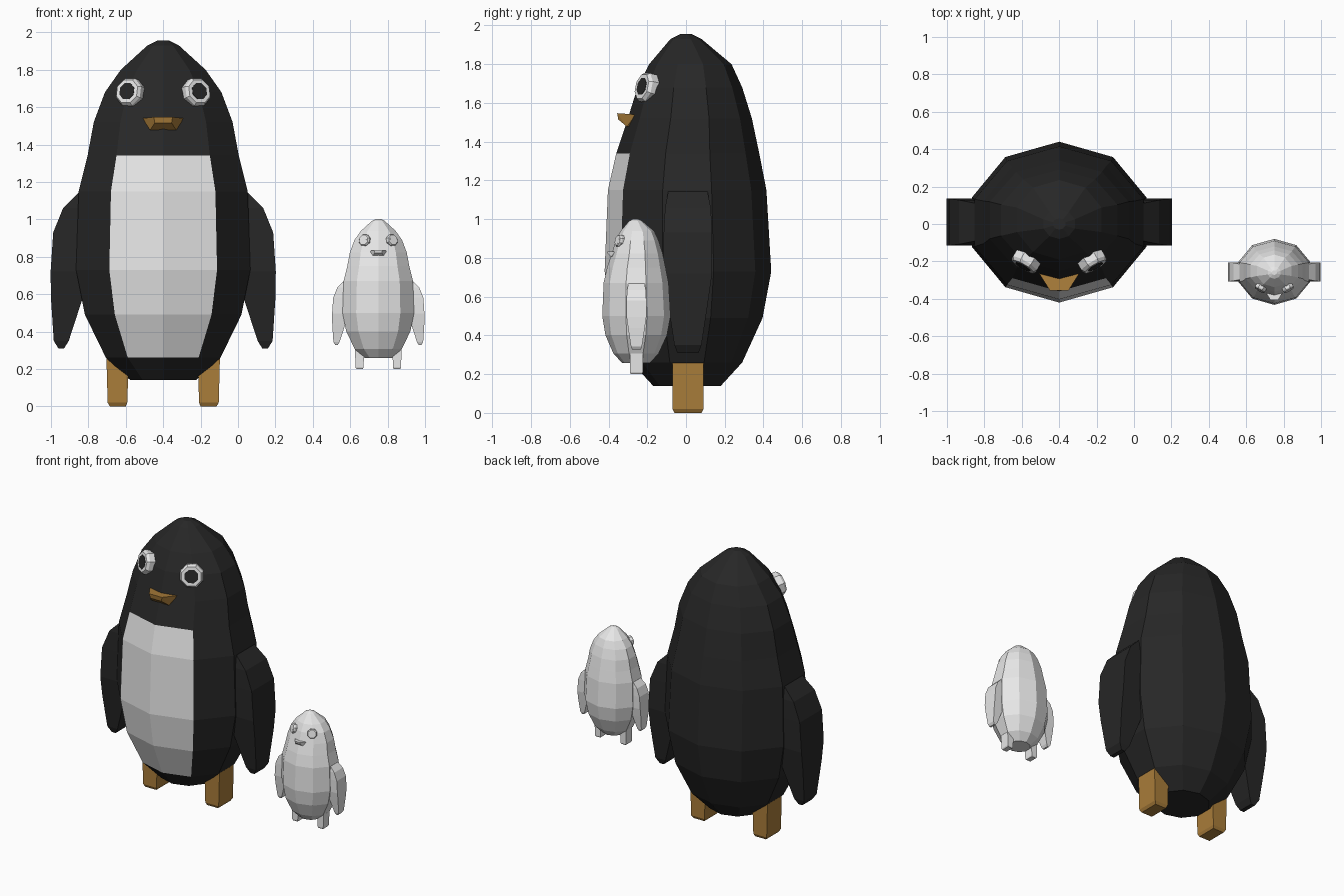
import bpy, bmesh, math
from mathutils import Vector, Matrix

if "Cube" in bpy.data.objects:
    bpy.data.objects.remove(bpy.data.objects["Cube"])


def material(name, rgb):
    m = bpy.data.materials.new(name)
    m.diffuse_color = (*rgb, 1)
    m.use_nodes = True
    m.node_tree.nodes["Principled BSDF"].inputs["Base Color"].default_value = m.diffuse_color
    return m


BLACK = material("black", (0.02, 0.02, 0.02))
WHITE = material("white", (0.8, 0.8, 0.8))
ORANGE = material("orange", (0.40, 0.205, 0.042))


def finish(name, bm, mats, place):
    """Place a part in the scene with flat faces."""
    bmesh.ops.recalc_face_normals(bm, faces=bm.faces[:])
    bm.transform(place)
    me = bpy.data.meshes.new(name)
    bm.to_mesh(me)
    bm.free()
    for m in mats:
        me.materials.append(m)
    ob = bpy.data.objects.new(name, me)
    bpy.context.collection.objects.link(ob)


def loft(rings):
    """Skin a stack of equal-length point rings and cap both ends."""
    bm = bmesh.new()
    vs = [[bm.verts.new(p) for p in r] for r in rings]
    n = len(vs[0])
    for a, b in zip(vs, vs[1:]):
        for i in range(n):
            j = (i + 1) % n
            bm.faces.new((a[i], a[j], b[j], b[i]))
    bm.faces.new(vs[0][::-1])
    bm.faces.new(vs[-1])
    return bm


def rect(z, x0, x1, hy, yc=0.01):
    return [(x0, yc - hy, z), (x1, yc - hy, z), (x1, yc + hy, z), (x0, yc + hy, z)]


# body rings: height, x radius, front y, back y
BODY = [(.14, .185, -.17, .18), (.26, .322, -.28, .29), (.49, .44, -.38, .395),
        (.73, .49, -.42, .44), (1.15, .475, -.403, .415), (1.34, .425, -.36, .378),
        (1.52, .39, -.30, .34), (1.68, .327, -.25, .29), (1.80, .238, -.19, .235),
        (1.93, .088, -.08, .08), (1.955, .035, -.03, .03)]

# flipper sections: height, inner x, outer x, half depth
WING = [(.31, .53, .56, .055), (.35, .505, .585, .07), (.58, .43, .60, .105),
        (.72, .38, .602, .125), (.93, .36, .588, .125), (1.06, .36, .535, .118),
        (1.15, .36, .445, .10)]

LEG = [(0, .20, .285, .07), (.02, .192, .297, .08), (.32, .182, .305, .08)]


def penguin(prefix, place, black, white, orange):
    # ten-sided body, with the belly coloured on the two front columns
    bm = loft([[(rx * math.cos(math.tau * i / 10 + math.pi / 2),
                 (f + b) / 2 + (b - f) / 2 * math.sin(math.tau * i / 10 + math.pi / 2), z)
                for i in range(10)] for z, rx, f, b in BODY])
    for face in bm.faces:
        c = face.calc_center_median()
        front = c.y < 0 and min(abs(v.co.x) for v in face.verts) < 1e-4
        if front and .26 < c.z < 1.34 and len(face.verts) == 4:
            face.material_index = 1
    finish(prefix + "_body", bm, [black, white], place)

    # beak wedge
    bm = bmesh.new()
    for x, y, z in [(.11, -.26, 1.54), (.05, -.355, 1.547), (.045, -.35, 1.515),
                    (.07, -.305, 1.477), (.07, -.24, 1.477)]:
        bm.verts.new((x, y, z))
        bm.verts.new((-x, y, z))
    bmesh.ops.convex_hull(bm, input=bm.verts[:])
    finish(prefix + "_beak", bm, [orange], place)

    for side, s in (("left", -1), ("right", 1)):
        mirror = place @ Matrix.Diagonal((s, 1, 1, 1))
        # flipper and leg
        for part, secs, mat in (("flipper", WING, black), ("leg", LEG, orange)):
            bm = loft([rect(*q) for q in secs])
            finish(f"{side}_{prefix}_{part}", bm, [mat], mirror)
            if s < 0:
                bpy.data.objects[f"{side}_{prefix}_{part}"].data.flip_normals()
        # eye: bevelled white disc with a dark pupil
        turn = Vector((.49, -.84, .22)).to_track_quat('Z', 'Y').to_matrix().to_4x4()
        at = mirror @ Matrix.Translation((.183, -.21, 1.68)) @ turn
        bm = loft([[(r * math.cos(math.tau * (i + .5) / 8),
                     r * math.sin(math.tau * (i + .5) / 8), h) for i in range(8)]
                   for r, h in ((.08, -.06), (.08, .005), (.068, .022), (.047, .022),
                                (.047, .024))])
        for face in bm.faces:
            if face.calc_center_median().z > .0225:
                face.material_index = 1
        finish(f"{side}_{prefix}_eye", bm, [white, black], at)
        if s < 0:
            bpy.data.objects[f"{side}_{prefix}_eye"].data.flip_normals()


penguin("adult", Matrix.Translation((-.4, 0, 0)), BLACK, WHITE, ORANGE)
penguin("chick", Matrix.Translation((.75, -.26, .2)) @ Matrix.Scale(.41, 4),
        WHITE, WHITE, WHITE)
